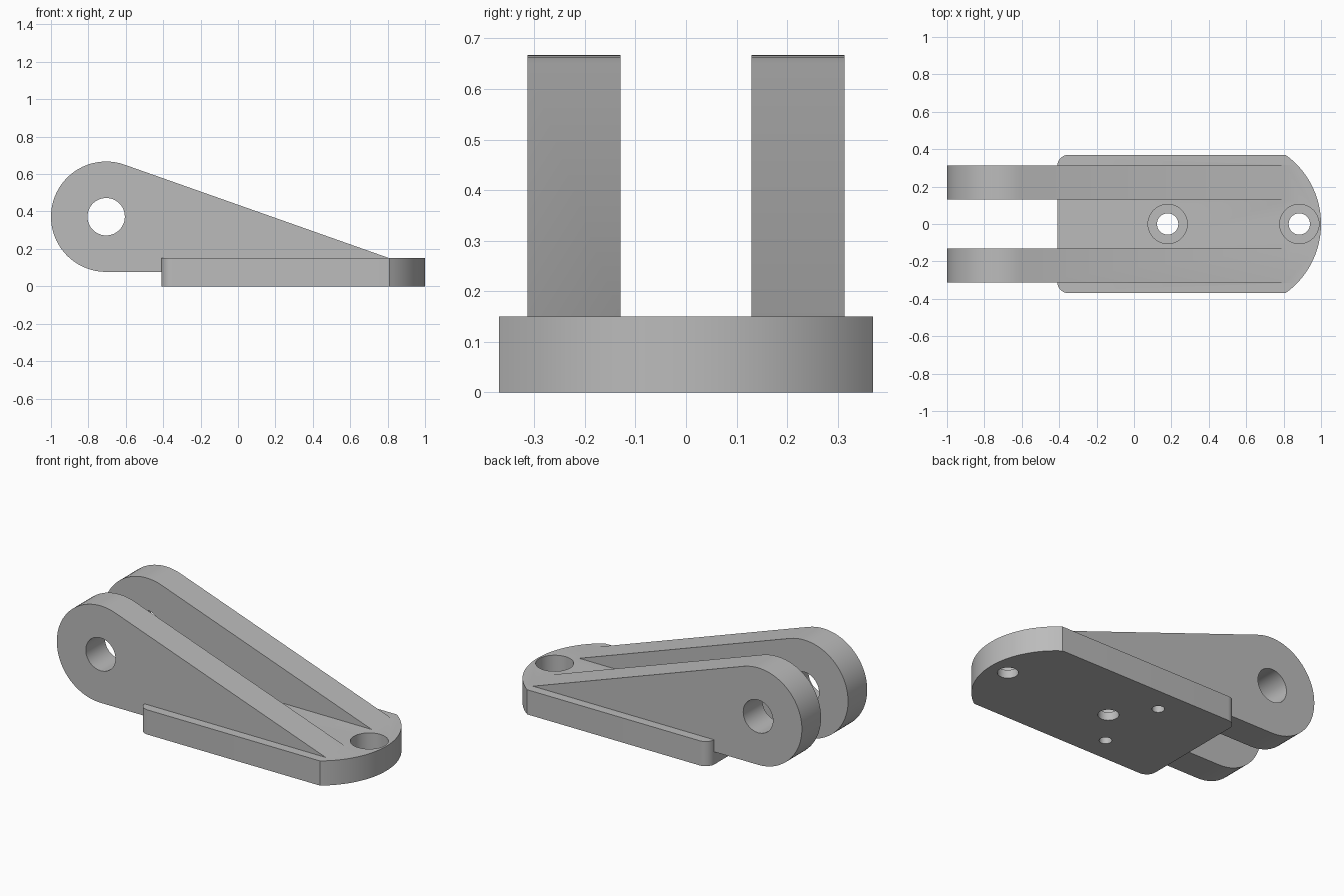
import bpy, bmesh, math
from mathutils import Vector

cube = bpy.data.objects.get("Cube")
if cube:
    bpy.data.objects.remove(cube)

grey = bpy.data.materials.new("plain grey")
grey.use_nodes = True
colour = (0.5, 0.5, 0.5, 1)
grey.diffuse_color = colour
grey.node_tree.nodes["Principled BSDF"].inputs["Base Color"].default_value = colour


def arc(cx, cy, r, start, end, steps):
    """Points along a circular arc, angles in degrees."""
    angles = [math.radians(start + (end - start) * i / steps) for i in range(steps + 1)]
    return [(cx + r * math.cos(a), cy + r * math.sin(a)) for a in angles]


def extrude(name, points, offset):
    """Fill a closed outline of 3D points and extrude it by offset."""
    bm = bmesh.new()
    face = bm.faces.new([bm.verts.new(p) for p in points])
    result = bmesh.ops.extrude_face_region(bm, geom=[face])
    verts = [g for g in result["geom"] if isinstance(g, bmesh.types.BMVert)]
    bmesh.ops.translate(bm, vec=Vector(offset), verts=verts)
    bmesh.ops.recalc_face_normals(bm, faces=bm.faces)
    mesh = bpy.data.meshes.new(name)
    bm.to_mesh(mesh)
    bm.free()
    mesh.materials.append(grey)
    obj = bpy.data.objects.new(name, mesh)
    bpy.context.collection.objects.link(obj)
    return obj


def slab(name, outline, z0, z1):
    return extrude(name, [(x, y, z0) for x, y in outline], (0, 0, z1 - z0))


def drill(name, x, y, r, z0, z1):
    return slab(name, arc(x, y, r, 0, 352.5, 47), z0, z1)


def combine(target, tool, operation):
    """Apply a boolean and remove the tool object."""
    tool.hide_render = True
    mod = target.modifiers.new(operation, "BOOLEAN")
    mod.operation, mod.solver, mod.object = operation, "EXACT", tool
    bpy.context.view_layer.objects.active = target
    bpy.ops.object.modifier_apply(modifier=mod.name)
    bpy.data.objects.remove(tool)


# Base plate: rounded rear corners and a bowed nose
LEFT, NOSE, HALF, TOP, FILLET = -0.41, 0.81, 0.37, 0.15, 0.06
nose_r = 0.455
sweep = math.degrees(math.asin(HALF / nose_r))
outline = arc(1 - nose_r, 0, nose_r, -sweep, sweep, 32)
outline += arc(LEFT + FILLET, HALF - FILLET, FILLET, 90, 180, 10)
outline += arc(LEFT + FILLET, FILLET - HALF, FILLET, 180, 270, 10)
bracket = slab("clevis_bracket", outline, 0, TOP)

# Two tapered arms, each with a round eye end
EYE_X, EYE_Z, EYE_R = -0.705, 0.372, 0.295
dx, dz = NOSE - EYE_X, TOP - EYE_Z
tangent = math.degrees(math.atan2(dz, dx) + math.acos(EYE_R / math.hypot(dx, dz)))
side = arc(EYE_X, EYE_Z, EYE_R, tangent, 270, 40)
side += [(NOSE, EYE_Z - EYE_R), (NOSE, TOP)]
for name, y in (("front_arm", -0.314), ("rear_arm", 0.13)):
    arm = extrude(name, [(px, y, pz) for px, pz in side], (0, 0.184, 0))
    combine(bracket, arm, "UNION")

# Pivot pin hole through both eyes
eye = arc(EYE_X, EYE_Z, 0.1, 0, 352.5, 47)
pin = extrude("pin_cutter", [(px, -0.5, pz) for px, pz in eye], (0, 1, 0))
combine(bracket, pin, "DIFFERENCE")

# Counterbored mounting holes along the centre line
for x in (0.18, 0.884):
    combine(bracket, drill("bore_cutter", x, 0, 0.105, 0.05, 0.3), "DIFFERENCE")
    combine(bracket, drill("screw_cutter", x, 0, 0.057, -0.1, 0.2), "DIFFERENCE")

# Blind holes under the arms
for y in (-0.22, 0.22):
    combine(bracket, drill("blind_cutter", 0.015, y, 0.034, -0.1, 0.2), "DIFFERENCE")

bpy.ops.object.select_all(action="DESELECT")
bracket.select_set(True)
bpy.context.view_layer.objects.active = bracket
bpy.ops.object.shade_smooth_by_angle(angle=math.radians(30))
